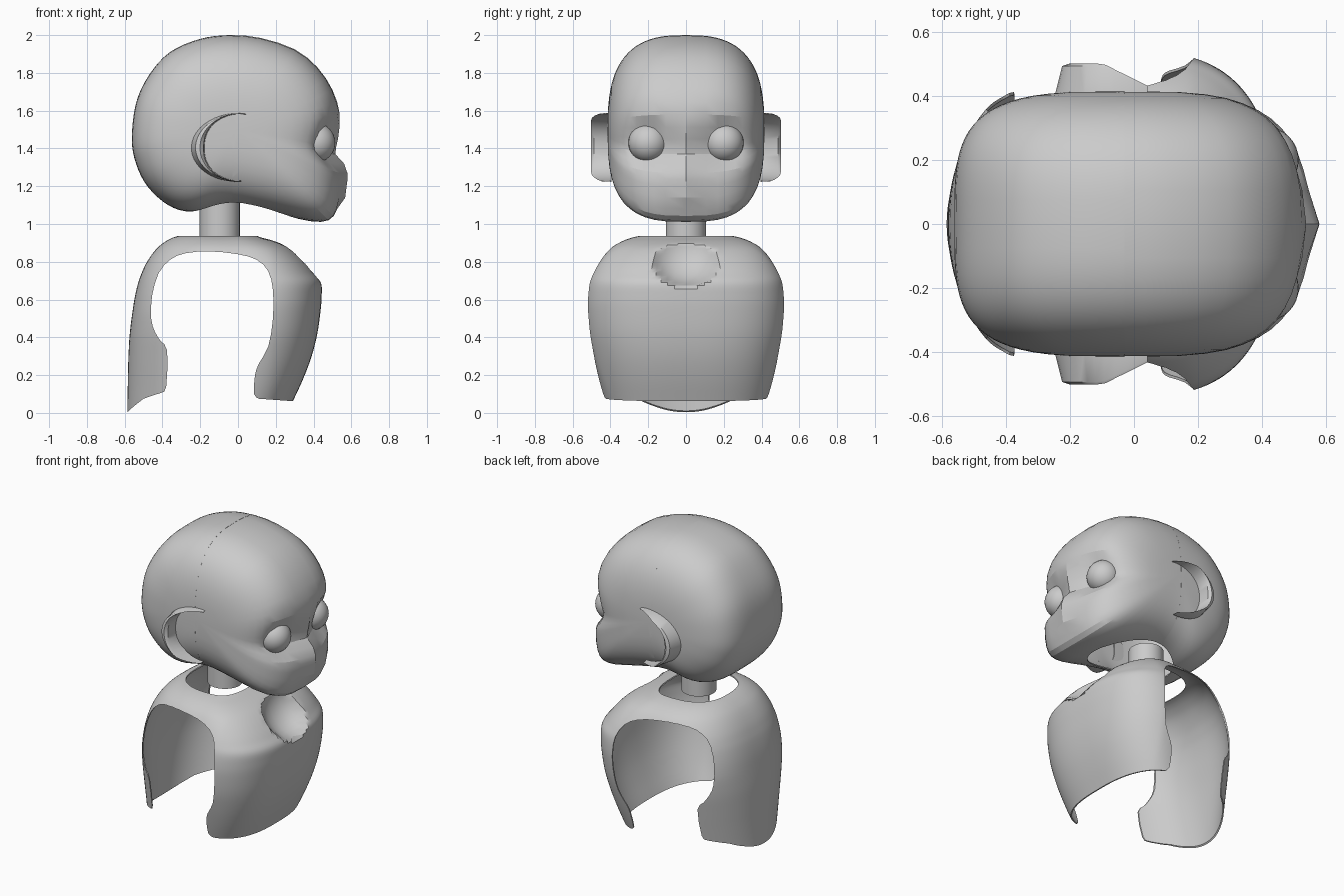
import bpy, bmesh, math
from mathutils import Vector, Matrix

if "Cube" in bpy.data.objects:
    bpy.data.objects.remove(bpy.data.objects["Cube"])


def finish(bm, name, angle=30):
    bmesh.ops.recalc_face_normals(bm, faces=bm.faces)
    me = bpy.data.meshes.new(name)
    bm.to_mesh(me)
    bm.free()
    ob = bpy.data.objects.new(name, me)
    bpy.context.collection.objects.link(ob)
    shade(ob, angle)
    return ob


def shade(ob, angle=30):
    bpy.ops.object.select_all(action='DESELECT')
    ob.select_set(True)
    bpy.context.view_layer.objects.active = ob
    bpy.ops.object.shade_smooth_by_angle(angle=math.radians(angle))


def loft(bm, rings):
    vs = [[bm.verts.new(p) for p in r] for r in rings]
    n = len(vs[0])
    for a, b in zip(vs, vs[1:]):
        for i in range(n):
            j = (i + 1) % n
            bm.faces.new((a[i], a[j], b[j], b[i]))
    return vs


def make_shell(ob, cutters, thick=0.008, angle=30):
    """Thicken inwards, cut the openings, bake the result."""
    sol = ob.modifiers.new("thickness", 'SOLIDIFY')
    sol.thickness = thick
    sol.offset = -1
    for c in cutters:
        b = ob.modifiers.new("cut", 'BOOLEAN')
        b.operation, b.solver, b.object = 'DIFFERENCE', 'EXACT', c
    dg = bpy.context.evaluated_depsgraph_get()
    me = bpy.data.meshes.new_from_object(ob.evaluated_get(dg))
    ob.modifiers.clear()
    ob.data = me
    shade(ob, angle)


def cylinder(name, loc, rx, ry, depth, segs=32):
    bm = bmesh.new()
    m = Matrix.Translation(loc) @ Matrix.Diagonal((rx, ry, 1, 1))
    bmesh.ops.create_cone(bm, cap_ends=True, segments=segs, radius1=1, radius2=1,
                          depth=depth, matrix=m)
    return finish(bm, name)


def spline(pts, k, closed=True):
    """Catmull-Rom through points of any dimension, k steps per span."""
    out, n = [], len(pts)
    pick = (lambda i: pts[i % n]) if closed else (lambda i: pts[min(max(i, 0), n - 1)])
    for i in range(n if closed else n - 1):
        a, b, c, d = (Vector(pick(i + o)) for o in (-1, 0, 1, 2))
        for s in range(k):
            t = s / k
            out.append(0.5 * (2 * b + (c - a) * t + (2 * a - 5 * b + 4 * c - d) * t * t
                              + (3 * b - a - 3 * c + d) * t ** 3))
    if not closed:
        out.append(Vector(pts[-1]))
    return out


# Head: side silhouette shrunk towards both cheeks, split into face and skull
HEAD = [(-.562, 1.45), (-.54, 1.64), (-.47, 1.79), (-.36, 1.91), (-.2, 1.98), (-.04, 2.0),
        (.12, 1.985), (.3, 1.925), (.42, 1.83), (.5, 1.71), (.54, 1.58), (.535, 1.45),
        (.52, 1.37), (.55, 1.27), (.545, 1.2), (.525, 1.08), (.48, 1.02), (.38, 1.015),
        (.2, 1.055), (.02, 1.09), (-.1, 1.09), (-.25, 1.065), (-.37, 1.1), (-.48, 1.2),
        (-.54, 1.32)]


def head_half(name, k, segs, front):
    prof = spline(HEAD, k)
    bm = bmesh.new()
    rings = []
    for i in range(1, segs):
        ph = math.pi * (i / segs - 0.5)
        u = abs(math.sin(ph)) ** (2 / 3) if abs(ph) > 1e-6 else 0
        y = math.copysign(u * .415, ph)
        sc = lambda n: (1 - u ** n) ** (1 / n)
        ring = []
        for p in prof:
            x = p.x * sc(3 if p.x > 0 else 3.7)
            z = 1.5 + (p.y - 1.5) * sc(2.75 if p.y > 1.5 else 3)
            if x > .4 and 1.1 < z < 1.33:          # pointed muzzle
                x += .03 * math.exp(-(y / .07) ** 2)
            if x > .3:                             # eye hollows
                d2 = (abs(y) - .2) ** 2 + (z - 1.43) ** 2
                x -= .085 * math.exp(-d2 / .015)
            ring.append((x, y, z))
        rings.append(ring)
    vs = loft(bm, rings)
    for ring, y in ((vs[0], -.415), (vs[-1], .415)):
        tip = bm.verts.new((0, y, 1.5))
        for i in range(len(ring)):
            bm.faces.new((ring[i - 1], ring[i], tip))
    bmesh.ops.bisect_plane(bm, geom=bm.verts[:] + bm.edges[:] + bm.faces[:],
                           plane_co=(-.03, 0, 0), plane_no=(1, 0, 0),
                           clear_inner=front, clear_outer=not front)
    return finish(bm, name)


neck_cut = cylinder("neck_cutter", (.03, 0, 1.05), .29, .22, .3, 40)
face = head_half("face_shell", 2, 24, True)
make_shell(face, [neck_cut], angle=20)
skull = head_half("skull_shell", 4, 40, False)
make_shell(skull, [neck_cut], angle=40)

# Eyes
for side, y in (("right", -.2), ("left", .2)):
    bm = bmesh.new()
    bmesh.ops.create_uvsphere(bm, u_segments=32, v_segments=16, radius=.105,
                              matrix=Matrix.Translation((.41, y, 1.43)))
    finish(bm, side + "_eye")

# Ears: crescent walls open to the front
for side, sg in (("right", -1), ("left", 1)):
    bm = bmesh.new()
    rings = []
    for i in range(25):
        t = i / 24
        a = math.radians(80 + 194 * t)
        c, s = math.cos(a), math.sin(a)
        d = .42 + .082 * min(1, math.sin(math.pi * t) * 1.6 + .15)
        taper = .2 + .8 * math.sin(math.pi * t)
        ri = 1 - .26 * taper * abs(c) - .03
        rim = 1 - .1 * abs(c)
        rings.append([(.25 * r * c, sg * y, 1.405 + .182 * r * s)
                      for r, y in ((1, .395), (rim, d - .008), ((rim + ri) / 2, d),
                                   (ri + .02, d - .015), (ri, .395))])
    vs = loft(bm, rings)
    bm.faces.new(vs[0])
    bm.faces.new(vs[-1])
    finish(bm, side + "_ear", 40)

# Neck
cylinder("neck", (-.097, 0, 1.045), .107, .107, .27)

# Torso: stacked rounded sections (z, back x, front x, half width)
SECTIONS = [(-.05, -.587, .24, .41), (.06, -.585, .29, .435), (.18, -.583, .345, .46),
            (.3, -.58, .39, .483), (.42, -.573, .42, .503), (.54, -.558, .437, .511),
            (.62, -.545, .443, .508), (.69, -.528, .44, .497), (.74, -.51, .405, .48),
            (.79, -.487, .365, .455), (.84, -.455, .315, .422), (.88, -.42, .26, .385),
            (.91, -.38, .19, .335), (.928, -.345, .125, .285), (.937, -.315, .10, .245)]
SEGS = 120
bm = bmesh.new()
rings = []
for z, xb, xf, w in spline(SECTIONS, 4, closed=False):
    mid = (xb + xf) / 2 + .06
    ring = []
    for i in range(SEGS):
        a = 2 * math.pi * i / SEGS
        c, s = math.cos(a), math.sin(a)
        r = (xf - mid) if c > 0 else (mid - xb)
        e = .74 if c > 0 else max(.76, .97 - .4 * z)
        x = mid + r * math.copysign(abs(c) ** e, c)
        y = w * math.copysign(abs(s) ** e, s)
        y *= 1 + .055 * min(1, max(0, x / .18))
        # round recess under the chin
        q = .225 ** 2 - y * y - (z - .895) ** 2
        if q > 0 and x > 0:
            x = min(x, .45 - math.sqrt(q))
        ring.append((x, y, z))
    rings.append(ring)
loft(bm, rings)
torso = finish(bm, "torso_shell")

# Arm openings and hem, one profile cut straight through the sides
ARCH = [(-.8, -.16), (-.59, .0), (-.5, .075), (-.41, .105), (-.38, .14), (-.375, .33),
        (-.41, .38), (-.44, .43), (-.46, .5), (-.455, .62), (-.42, .74), (-.36, .81),
        (-.28, .845), (-.15, .855), (0, .84), (.1, .81), (.16, .75), (.185, .65),
        (.185, .5), (.16, .35), (.11, .26), (.09, .2), (.085, .1), (.11, .075),
        (.29, .062), (.8, .06), (.8, -.2), (-.8, -.2)]
bm = bmesh.new()
outline = spline(ARCH[1:24], 2, closed=False)
outline = [ARCH[0]] + [tuple(p) for p in outline] + ARCH[24:]
ends = loft(bm, [[(x, y, z) for x, z in outline] for y in (-.8, .8)])
for e in ends:
    bm.faces.new(e)
arm_cut = finish(bm, "arm_cutter")
make_shell(torso, [arm_cut], angle=25)

for c in (neck_cut, arm_cut):
    bpy.data.objects.remove(c)
